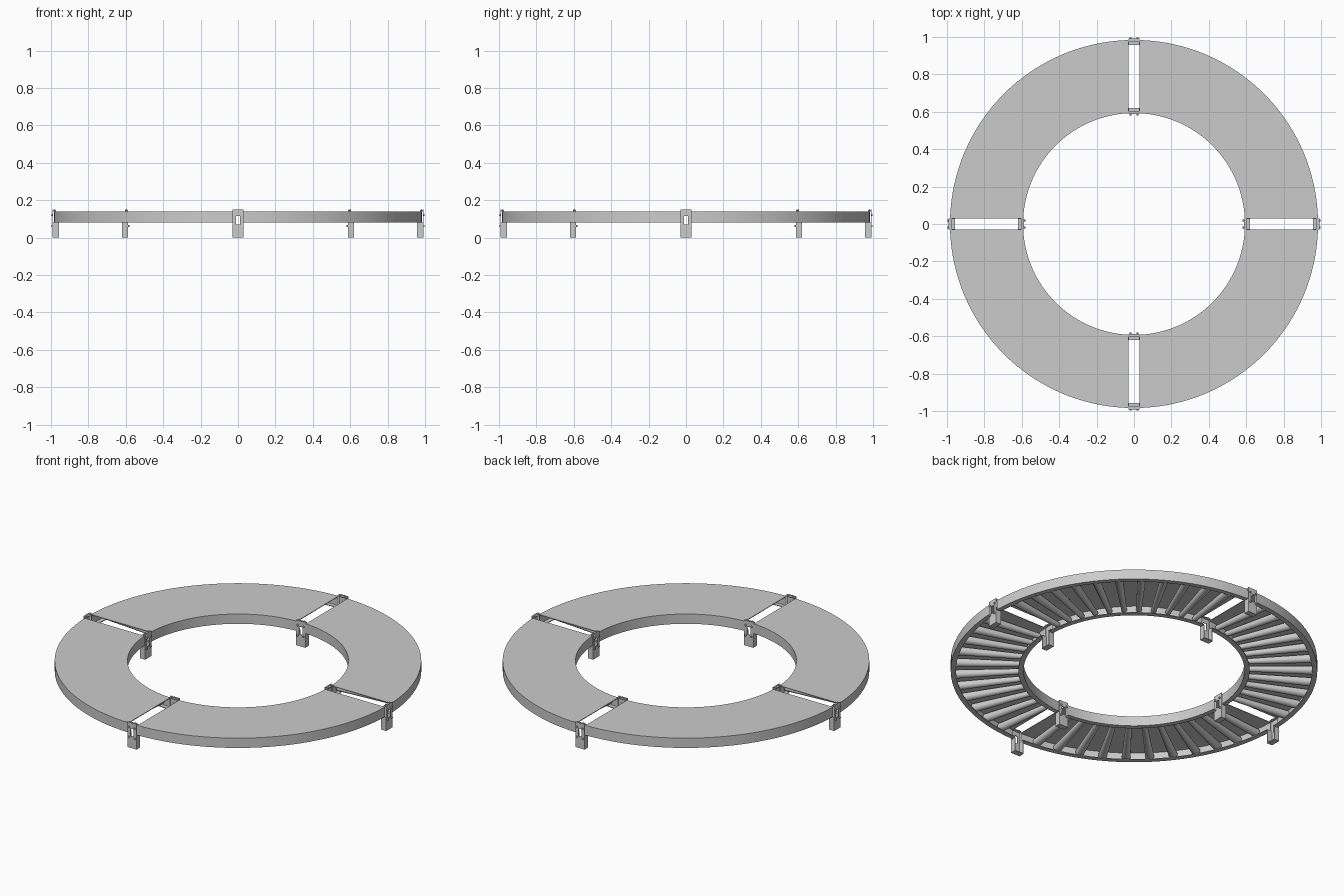
import bpy, bmesh
from math import pi, asin, cos, sin, radians
from mathutils import Matrix

if "Cube" in bpy.data.objects:
    bpy.data.objects.remove(bpy.data.objects["Cube"])

R_IN, R_OUT = 0.593, 0.984      # ring radii
Z0, Z1 = 0.082, 0.140           # frame bottom and top
GAP = 0.029                     # half width of the gap between quadrants
T = 0.004                       # sheet thickness
LIP = 0.028                     # bottom flange width


def finish(name, bm, smooth=False):
    bmesh.ops.recalc_face_normals(bm, faces=bm.faces)
    me = bpy.data.meshes.new(name)
    bm.to_mesh(me)
    bm.free()
    ob = bpy.data.objects.new(name, me)
    bpy.context.collection.objects.link(ob)
    if smooth:
        bpy.ops.object.select_all(action='DESELECT')
        ob.select_set(True)
        bpy.context.view_layer.objects.active = ob
        bpy.ops.object.shade_smooth_by_angle(angle=radians(35))
    return ob


def box(bm, x0, x1, y0, y1, z0, z1):
    m = (Matrix.Translation(((x0 + x1) / 2, (y0 + y1) / 2, (z0 + z1) / 2))
         @ Matrix.Diagonal((x1 - x0, y1 - y0, z1 - z0, 1)))
    bmesh.ops.create_cube(bm, size=1, matrix=m)


def cone(bm, x0, x1, y, z, r0, r1, seg=16):
    m = Matrix.Translation(((x0 + x1) / 2, y, z)) @ Matrix.Rotation(pi / 2, 4, 'Y')
    bmesh.ops.create_cone(bm, cap_ends=True, segments=seg, radius1=r0,
                          radius2=r1, depth=x1 - x0, matrix=m)


def copies(ob, angles):
    base = ob.name
    for i, a in enumerate(angles):
        o = ob if i == 0 else ob.copy()
        if i:
            o.name = f"{base}_{i + 1}"
            bpy.context.collection.objects.link(o)
        o.rotation_euler = (0, 0, a)


QUARTERS = [i * pi / 2 for i in range(4)]

# Quadrant frame: top deck, side walls and inward bottom flanges in one section
profile = [(R_OUT, Z1), (R_OUT, Z0), (R_OUT - LIP, Z0), (R_OUT - LIP, Z0 + T),
           (R_OUT - T, Z0 + T), (R_OUT - T, Z1 - T), (R_IN + T, Z1 - T),
           (R_IN + T, Z0 + T), (R_IN + LIP, Z0 + T), (R_IN + LIP, Z0),
           (R_IN, Z0), (R_IN, Z1)]
STEPS = 32
bm = bmesh.new()
rings = []
for s in range(STEPS + 1):
    ring = []
    for r, z in profile:
        a0 = asin(GAP / r)
        a = a0 + (pi / 2 - 2 * a0) * s / STEPS
        ring.append(bm.verts.new((r * cos(a), r * sin(a), z)))
    rings.append(ring)
n = len(profile)
for a, b in zip(rings, rings[1:]):
    for i in range(n):
        j = (i + 1) % n
        bm.faces.new((a[i], a[j], b[j], b[i]))
bm.faces.new(rings[0])
bm.faces.new(rings[-1])
copies(finish("quadrant_frame", bm, True), QUARTERS)

# Tapered rollers with axles, none across the gaps
bm = bmesh.new()
cone(bm, R_IN + 0.012, R_OUT - 0.012, 0, 0.108, 0.015, 0.024)
cone(bm, R_IN + 0.001, R_OUT - 0.001, 0, 0.108, 0.006, 0.006, 8)
copies(finish("roller", bm, True),
       [radians(7.5 * k) for k in range(48) if k % 12])


# Bracket and foot: d is the direction in which the foot flanges point
def bracket(name, r, d):
    bm = bmesh.new()

    def part(a, b, y0, y1, z0, z1):
        xs = sorted((r + d * a, r + d * b))
        box(bm, *xs, y0, y1, z0, z1)

    # face plate around an upright window
    part(0, T, -0.03, -0.011, 0.07, 0.15)
    part(0, T, 0.011, 0.03, 0.07, 0.15)
    part(0, T, -0.011, 0.011, 0.115, 0.15)
    part(0, T, -0.03, 0.03, 0, 0.07)
    # top lip hooking over the deck
    part(T, 0.018, -0.03, 0.03, 0.141, 0.146)
    # foot side flanges and sole
    for s in (-1, 1):
        y0, y1 = sorted((s * 0.03, s * 0.026))
        part(T, 0.034, y0, y1, 0, 0.08)
        # bolts on the face and on top
        for z in (0.062, 0.122):
            xs = sorted((r + d * T, r - d * 0.006))
            cone(bm, *xs, s * 0.019, z, 0.006, 0.006, 6)
        m = Matrix.Translation((r + d * 0.011, s * 0.016, 0.147))
        bmesh.ops.create_cone(bm, cap_ends=True, segments=6, radius1=0.006,
                              radius2=0.006, depth=0.008, matrix=m)
    part(T, 0.034, -0.026, 0.026, 0, 0.004)
    copies(finish(name, bm), QUARTERS)


bracket("outer_bracket", 0.992, -1)
bracket("inner_bracket", 0.587, 1)
bpy.context.view_layer.update()
